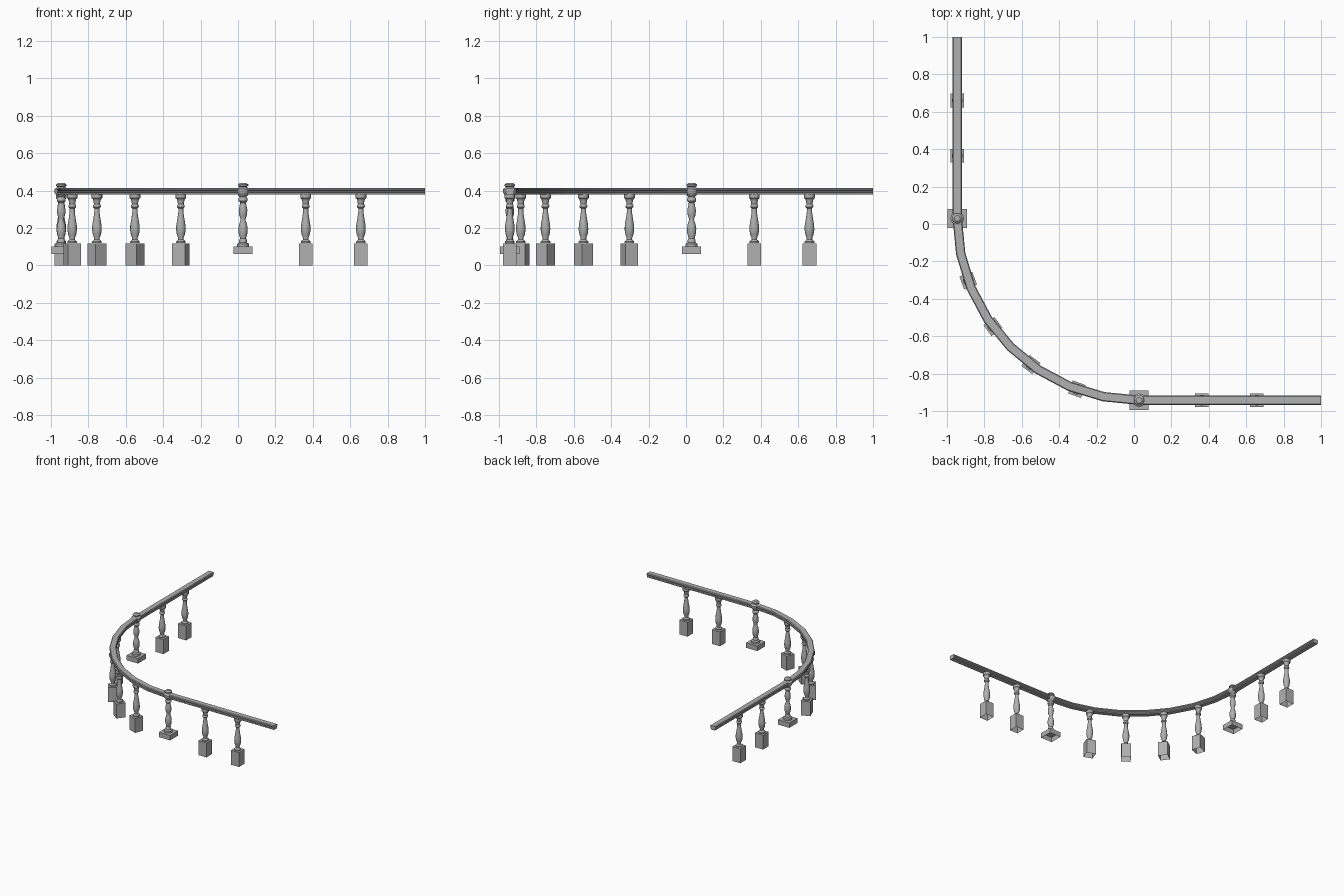
import bpy, bmesh, math
from mathutils import Vector, Matrix

if "Cube" in bpy.data.objects:
    bpy.data.objects.remove(bpy.data.objects["Cube"])

stone = bpy.data.materials.new("grey stone")
stone.use_nodes = True
GREY = (0.44, 0.44, 0.44, 1)
stone.diffuse_color = GREY
stone.node_tree.nodes["Principled BSDF"].inputs["Base Color"].default_value = GREY

CENTRE = Vector((0.027, 0.03, 0))   # centre of the curved corner
RADIUS = 0.972


def finish(name, bm, place=Matrix()):
    bmesh.ops.recalc_face_normals(bm, faces=bm.faces)
    mesh = bpy.data.meshes.new(name)
    bm.to_mesh(mesh)
    bm.free()
    mesh.materials.append(stone)
    obj = bpy.data.objects.new(name, mesh)
    obj.matrix_world = place
    bpy.context.collection.objects.link(obj)
    bpy.ops.object.select_all(action='DESELECT')
    obj.select_set(True)
    bpy.context.view_layer.objects.active = obj
    bpy.ops.object.shade_smooth_by_angle(angle=math.radians(40))
    return obj


def lathe(bm, profile, sides):
    """Turned column from (radius, height) pairs, closed at the top."""
    rings = [[bm.verts.new((r * math.cos(math.tau * i / sides),
                            r * math.sin(math.tau * i / sides), z))
              for i in range(sides)] for r, z in profile]
    for low, high in zip(rings, rings[1:]):
        for i in range(sides):
            j = (i + 1) % sides
            bm.faces.new((low[i], low[j], high[j], high[i]))
    bm.faces.new(rings[-1])


def open_box(bm, width, bottom, top):
    """Square block without an underside."""
    size = Matrix.Diagonal((width, width, top - bottom, 1))
    made = bmesh.ops.create_cube(
        bm, size=1, matrix=Matrix.Translation((0, 0, (top + bottom) / 2)) @ size)
    under = [f for f in bm.faces
             if all(v in made["verts"] and v.co.z < bottom + 0.001 for v in f.verts)]
    bmesh.ops.delete(bm, geom=under, context='FACES')


def arc_point(degrees, radius=RADIUS):
    a = math.radians(degrees)
    return CENTRE - radius * Vector((math.cos(a), math.sin(a), 0))


# Balusters: square plinth with a turned vase shape
BALUSTER = [(0.026, 0.12), (0.026, 0.128), (0.015, 0.138), (0.015, 0.148),
            (0.022, 0.165), (0.026, 0.19), (0.025, 0.215), (0.019, 0.25),
            (0.014, 0.285), (0.014, 0.305), (0.021, 0.312), (0.021, 0.32),
            (0.016, 0.328), (0.019, 0.345), (0.022, 0.355), (0.029, 0.36),
            (0.029, 0.382)]


def baluster(name, spot, turn=0):
    bm = bmesh.new()
    open_box(bm, 0.073, 0, 0.118)
    lathe(bm, BALUSTER, 12)
    finish(name, bm, Matrix.Translation(spot) @ Matrix.Rotation(math.radians(turn), 4, 'Z'))


for i, angle in enumerate((20, 36.5, 53.5, 70)):
    baluster(f"curve_baluster_{i + 1}", arc_point(angle), angle)
for i, step in enumerate((0.335, 0.63)):
    baluster(f"front_baluster_{i + 1}", arc_point(90) + Vector((step, 0, 0)))
    baluster(f"side_baluster_{i + 1}", arc_point(0) + Vector((0, step, 0)))

# Posts: wide foot, two bulges, collar and knob above the rail
POST = [(0.032, 0.1), (0.032, 0.115), (0.021, 0.122), (0.021, 0.135),
        (0.016, 0.145), (0.023, 0.17), (0.025, 0.195), (0.021, 0.22),
        (0.014, 0.24), (0.014, 0.25), (0.021, 0.27), (0.023, 0.295),
        (0.018, 0.32), (0.015, 0.335), (0.024, 0.345), (0.024, 0.358),
        (0.018, 0.366), (0.03, 0.38), (0.036, 0.39), (0.036, 0.408),
        (0.026, 0.415), (0.02, 0.419), (0.028, 0.426), (0.028, 0.432), (0.016, 0.442)]
for name, angle in (("side_post", 0), ("front_post", 90)):
    bm = bmesh.new()
    open_box(bm, 0.103, 0.06, 0.1)
    lathe(bm, POST, 12)
    finish(name, bm, Matrix.Translation(arc_point(angle)))

# Handrail: moulded section swept along straight, corner, straight
half = [(0.019, 0.38), (0.019, 0.386), (0.023, 0.389), (0.023, 0.395),
        (0.02, 0.398), (0.025, 0.403), (0.025, 0.409), (0.02, 0.414)]
section = half + [(-x, z) for x, z in reversed(half)]
path = [arc_point(90 * i / 8) for i in range(9)]
path = [Vector((path[0].x, 1, 0))] + path + [Vector((1, path[-1].y, 0))]
bm = bmesh.new()
rings = []
for i, p in enumerate(path):
    before = (p - path[i - 1]).normalized() if i else (path[1] - p).normalized()
    after = (path[i + 1] - p).normalized() if i + 1 < len(path) else before
    along = (before + after).normalized()
    side = Vector((-along.y, along.x, 0)) / along.dot(after)
    rings.append([bm.verts.new(p + side * x + Vector((0, 0, z))) for x, z in section])
for a, b in zip(rings, rings[1:]):
    for i in range(len(section)):
        j = (i + 1) % len(section)
        bm.faces.new((a[i], a[j], b[j], b[i]))
bm.faces.new(rings[0])
bm.faces.new(rings[-1])
finish("handrail", bm)
